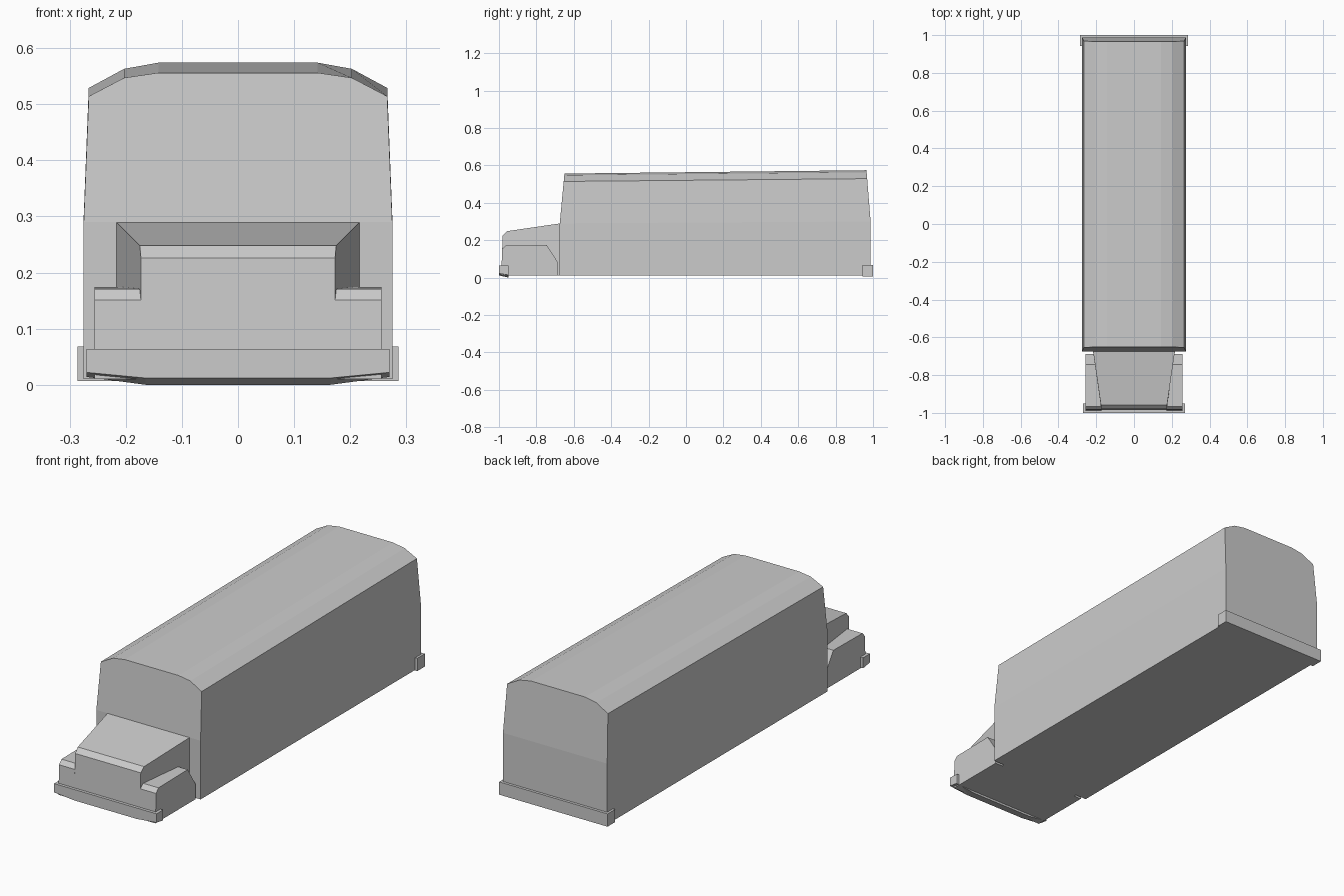
import bpy, bmesh

if "Cube" in bpy.data.objects:
    bpy.data.objects.remove(bpy.data.objects["Cube"])


def make(name, verts, faces):
    mesh = bpy.data.meshes.new(name)
    mesh.from_pydata(verts, [], faces)
    bm = bmesh.new()
    bm.from_mesh(mesh)
    bmesh.ops.recalc_face_normals(bm, faces=bm.faces)
    bm.to_mesh(mesh)
    bm.free()
    obj = bpy.data.objects.new(name, mesh)
    bpy.context.collection.objects.link(obj)
    return obj


def loft(name, ring_a, ring_b, caps=None):
    """Join two matching rings of points and close both ends."""
    n = len(ring_a)
    faces = [(i, (i + 1) % n, (i + 1) % n + n, i + n) for i in range(n)]
    for cap in caps or [list(range(n))]:
        faces += [cap, [i + n for i in cap]]
    return make(name, ring_a + ring_b, faces)


def mirrored(half):
    """Complete a right-hand outline (bottom to top) with its left half."""
    return half + [(-x, z) for x, z in reversed(half)]


def body_ring(half, y_low, y_top):
    """End outline: upright up to the waist, leaning inward above it."""
    waist, top = half[1][1], half[-1][1]
    lean = lambda z: max(0, (z - waist) / (top - waist))
    return [(x, y_low + (y_top - y_low) * lean(z), z) for x, z in mirrored(half)]


# Long body with arched roof, slightly taller at the rear
front = body_ring([(0.275, 0.01), (0.275, 0.29), (0.266, 0.514),
                   (0.203, 0.547), (0.142, 0.556)], -0.675, -0.65)
rear = body_ring([(0.275, 0.01), (0.275, 0.30), (0.266, 0.529),
                  (0.203, 0.563), (0.142, 0.574)], 0.987, 0.965)
loft("body", front, rear, [[0, 1, 8, 9], list(range(1, 9))])

# Hood, tapering toward the nose
hood = [(-0.988, 0.01, 0.173), (-0.980, 0.226, 0.173), (-0.958, 0.248, 0.175),
        (-0.670, 0.29, 0.217), (-0.670, 0.01, 0.217)]
loft("hood", [(-w, y, z) for y, z, w in hood], [(w, y, z) for y, z, w in hood])

# Front fenders
fender = [(-0.988, 0.01), (-0.983, 0.151), (-0.965, 0.171), (-0.745, 0.174),
          (-0.687, 0.085), (-0.687, 0.01)]
for side, label in ((-1, "left"), (1, "right")):
    loft("fender_" + label, [(side * 0.173, y, z) for y, z in fender],
         [(side * 0.256, y, z) for y, z in fender])

# Front bumper with a bowed lower edge, undercut at the front
lower = [(0.165, 0.012), (0.270, 0.022), (0.270, 0.064)]
under = [(0.165, 0.0), (0.270, 0.014), (0.270, 0.064)]
loft("front_bumper", [(x, -1.0, z) for x, z in mirrored(lower)],
     [(x, -0.95, z) for x, z in mirrored(under)])

# Rear bumper wrapping around the corners
bumper = [(-0.286, 0.007), (0.286, 0.007), (0.286, 0.068), (-0.286, 0.068)]
loft("rear_bumper", [(x, 0.943, z) for x, z in bumper],
     [(x, 1.0, z) for x, z in bumper])
